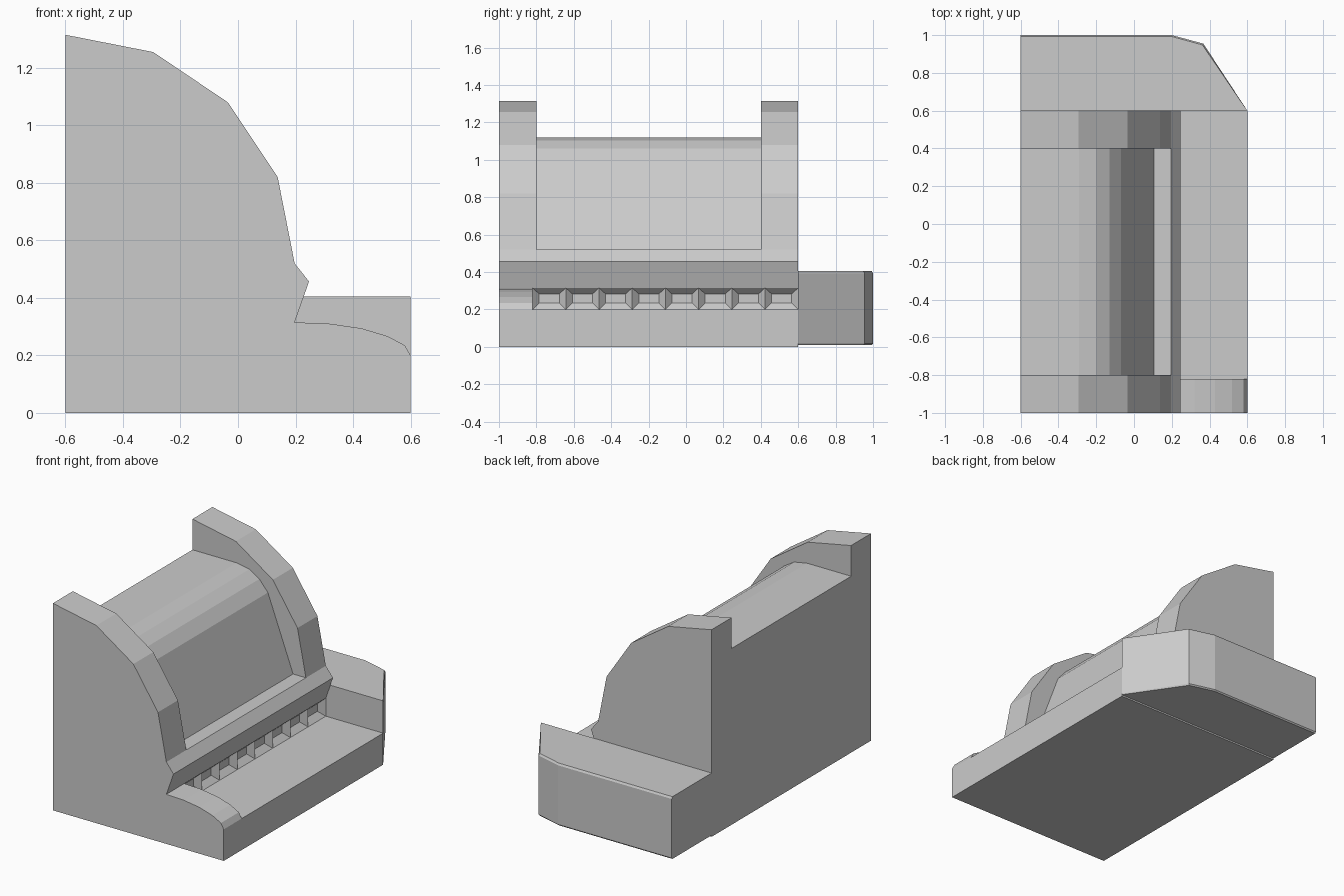
import bpy, bmesh

if "Cube" in bpy.data.objects:
    bpy.data.objects.remove(bpy.data.objects["Cube"])


def finish(bm, name):
    bmesh.ops.remove_doubles(bm, verts=bm.verts, dist=1e-5)
    bmesh.ops.recalc_face_normals(bm, faces=bm.faces)
    me = bpy.data.meshes.new(name)
    bm.to_mesh(me)
    bm.free()
    ob = bpy.data.objects.new(name, me)
    bpy.context.collection.objects.link(ob)
    return ob


def loft(rings, skip=()):
    """Closed solid through matching rings; skip leaves out side strips."""
    bm = bmesh.new()
    vs = [[bm.verts.new(p) for p in r] for r in rings]
    n = len(rings[0])
    for a, b in zip(vs, vs[1:]):
        for i in range(n):
            if i not in skip:
                j = (i + 1) % n
                bm.faces.new((a[i], a[j], b[j], b[i]))
    bm.faces.new(vs[0])
    bm.faces.new(vs[-1])
    return bm


def prism(profile, y0, y1, skip=()):
    return loft([[(x, y, z) for x, z in profile] for y in (y0, y1)], skip)


# Main body: base slab, core and projecting lip, with pocketed front strip
FX, Z0, Z1 = 0.197, 0.2, 0.315
body = [(-0.6, 0), (0.6, 0), (0.6, Z0), (FX, Z0), (FX, Z1),
        (0.247, 0.457), (FX, 0.52), (-0.6, 0.52)]
bm = prism(body, -1, 0.6, skip=(3,))
cells, start, end, inset = 8, -0.82, 0.6, 0.035
step = (end - start) / cells
for k in range(cells):
    a, b = start + k * step, start + (k + 1) * step
    outer = [bm.verts.new((FX, y, z)) for y, z in ((a, Z0), (b, Z0), (b, Z1), (a, Z1))]
    inner = [bm.verts.new((FX - inset, y, z)) for y, z in
             ((a + inset, Z0 + inset), (b - inset, Z0 + inset),
              (b - inset, Z1 - 0.032), (a + inset, Z1 - 0.032))]
    for i in range(4):
        j = (i + 1) % 4
        bm.faces.new((outer[i], outer[j], inner[j], inner[i]))
    bm.faces.new(inner)
finish(bm, "main_body")

# Faceted end cheeks
cheek = [(-0.6, 0.52), (-0.6, 1.315), (-0.295, 1.255), (-0.035, 1.08),
         (0.138, 0.82), (FX, 0.52)]
for name, y0, y1 in (("front_cheek", -1, -0.8), ("back_cheek", 0.4, 0.6)):
    finish(prism(cheek, y0, y1), name)

# Lower centre section with rounded shoulder
centre = [(-0.6, 0.52), (-0.6, 1.12), (-0.29, 1.12), (-0.2, 1.103),
          (-0.13, 1.06), (-0.07, 0.99), (0.107, 0.52)]
finish(prism(centre, -0.8, 0.4), "centre_section")

# Curved rail closing the front end of the shelf
rail = [(FX, Z0), (FX, Z1), (0.32, 0.31), (0.43, 0.294), (0.52, 0.267),
        (0.58, 0.235), (0.6, Z0)]
finish(prism(rail, -1, -0.82), "shelf_end_rail")

# Side block with clipped corner and fine edge bevel
full = [(-0.6, 0.6), (0.6, 0.6), (0.367, 0.955), (0.2, 1.0), (-0.6, 1.0)]
small = [(-0.6, 0.6), (0.6, 0.6), (0.362, 0.948), (0.198, 0.993), (-0.6, 0.993)]
levels = ((small, 0.01), (full, 0.018), (full, 0.393), (small, 0.405))
finish(loft([[(x, y, z) for x, y in o] for o, z in levels]), "side_block")
